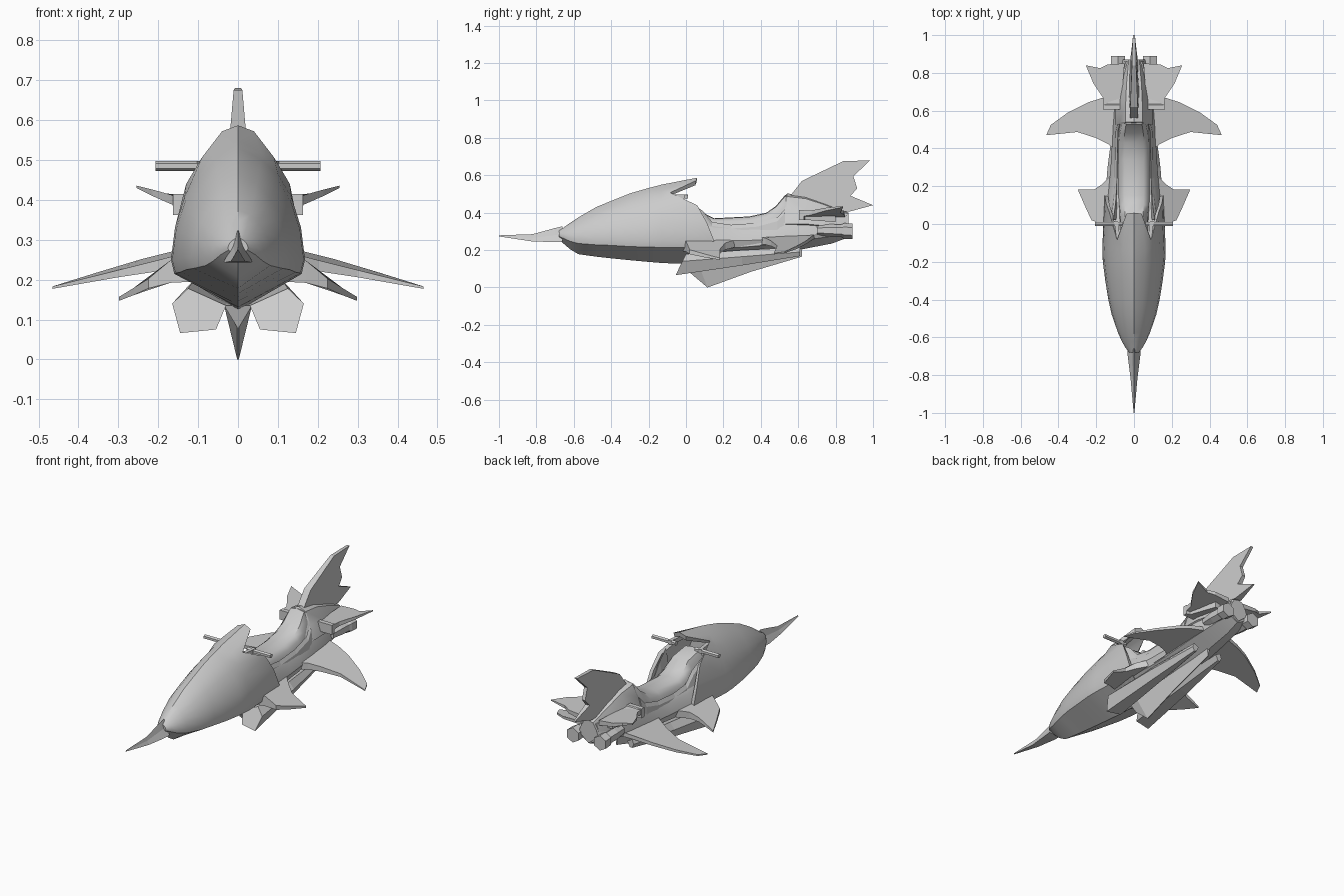
import bpy, bmesh, math
from mathutils import Vector


def make(name, verts, faces, smooth=None, mirror=False):
    me = bpy.data.meshes.new(name)
    me.from_pydata([tuple(v) for v in verts], [], faces)
    bm = bmesh.new()
    bm.from_mesh(me)
    bmesh.ops.remove_doubles(bm, verts=bm.verts, dist=0.0005)
    bmesh.ops.recalc_face_normals(bm, faces=bm.faces)
    bm.to_mesh(me)
    bm.free()
    ob = bpy.data.objects.new(name, me)
    bpy.context.collection.objects.link(ob)
    if smooth:
        me.shade_smooth()
        me.set_sharp_from_angle(angle=math.radians(smooth))
    if mirror:
        ob.modifiers.new("Mirror", 'MIRROR')
    return ob


def bridge(name, rings, **kw):
    """Skin a list of closed rings and cap both ends."""
    n = len(rings[0])
    verts = [p for r in rings for p in r]
    faces = [(k * n + i, k * n + (i + 1) % n, (k + 1) * n + (i + 1) % n, (k + 1) * n + i)
             for k in range(len(rings) - 1) for i in range(n)]
    faces += [tuple(range(n)), tuple(range((len(rings) - 1) * n, len(rings) * n))]
    return make(name, verts, faces, **kw)


def full(half):
    """Half section (top centre to bottom centre) to symmetric ring."""
    return half + [(-x, y, z) for x, y, z in reversed(half[1:-1])]


def section(shape, y, w, top, mid, bot):
    return [(fx * w, y, mid + t * ((top - mid) if t > 0 else (mid - bot))) for fx, t in shape]


def wing(name, pts):
    """Plate outline of (x, y, z, half thickness)."""
    return bridge(name, [[(x, y, z + t) for x, y, z, t in pts],
                         [(x, y, z - t) for x, y, z, t in pts]], mirror=True)


def upright(name, pts):
    """Vertical blade outline of (y, z, half thickness)."""
    return bridge(name, [[(t, y, z) for y, z, t in pts], [(-t, y, z) for y, z, t in pts]])


# front cowl, ending in an overhanging windscreen with a hollow behind
egg = [(0, 1), (.35, .89), (.6, .71), (.8, .52), (.94, .27), (1, 0), (.95, -.3), (0, -1)]
rings = [section(egg, *s) for s in [
    (-.68, .025, .305, .28, .26), (-.655, .045, .32, .275, .235), (-.62, .065, .345, .265, .205),
    (-.575, .085, .375, .26, .178), (-.48, .118, .43, .255, .165), (-.40, .136, .463, .255, .156),
    (-.30, .152, .503, .25, .146), (-.20, .165, .532, .25, .137), (-.13, .168, .55, .25, .131)]]
rim = [(0, .06, .587), (.04, .055, .572), (.09, -.085, .507), (.13, .06, .44),
       (.148, .11, .35), (.155, .15, .25), (.145, .15, .215), (0, .1, .122)]
rings += [rim,
          [(x * .88, y - .005, .36 + (z - .36) * .88) for x, y, z in rim],
          [(x * .65, -.16, .36 + (z - .36) * .7) for x, y, z in rim]]
bridge("front_cowl", [full(r) for r in rings], smooth=35)

# nose spike
spike = [(0, .327, .245, .036, -.66), (0, .318, .243, .033, -.70), (0, .285, .246, .018, -.82),
         (0, .279, .273, .002, -1.0)]
bridge("nose_spike", [[(0, y, t), (w * .35, y, (t + b) / 2), (w, y, b), (-w, y, b),
                       (-w * .35, y, (t + b) / 2)] for _, t, b, w, y in spike])

# lower body running from cowl to tail
tub = [(0, 1), (.72, 1), (.86, .7), (1, 0), (.9, -.35), (0, -1)]
bridge("lower_body", [full(section(tub, *s)) for s in [
    (-.05, .15, .37, .25, .128), (.08, .15, .355, .25, .122), (.15, .138, .33, .25, .13),
    (.3, .124, .325, .25, .15), (.4, .118, .335, .255, .165), (.5, .113, .365, .265, .18),
    (.65, .1, .39, .28, .21), (.78, .085, .39, .295, .235), (.86, .06, .385, .31, .265)]], smooth=30)

# raised side rims flowing from the cowl to the seat back
bridge("side_rim", [[(x, y, z), (x + .012, y, z - .02), (x + .025, y, z - .12), (x - .02, y, z - .12)]
                    for x, y, z in [(.11, .02, .455), (.1, .09, .41), (.095, .14, .35), (.09, .24, .335),
                                    (.088, .38, .345), (.085, .49, .375), (.075, .53, .42)]], mirror=True)

# saddle
pad = [(0, 1), (.6, .95), (.9, .6), (1, 0), (0, -1)]
bridge("seat", [full(section(pad, *s)) for s in [
    (-.06, .075, .46, .34, .3), (.05, .08, .44, .33, .3), (.1, .085, .395, .32, .3),
    (.15, .085, .37, .32, .3), (.34, .085, .38, .32, .3), (.43, .085, .4, .33, .3),
    (.48, .082, .435, .34, .3), (.53, .07, .495, .35, .3), (.56, .06, .49, .35, .3)]], smooth=40)

# tail hump
hump = [(0, 1), (.45, .9), (.75, .5), (1, 0), (0, -1)]
bridge("tail_hump", [full(section(hump, *s)) for s in [
    (.49, .09, .42, .34, .28), (.54, .1, .503, .34, .28), (.64, .098, .49, .34, .27),
    (.74, .088, .455, .33, .26), (.87, .062, .4, .32, .27)]], smooth=30)

# tail fin, two-pronged at the back
upright("tail_fin", [(.55, .48, .02), (.62, .57, .02), (.84, .675, .011), (.985, .68, .008),
                     (.895, .595, .01), (.915, .53, .01), (.88, .49, .014), (1.0, .44, .004),
                     (.87, .405, .02), (.7, .42, .028)])

# keel blade
bridge("keel_fin", [[(-w, y, t), (w, y, t), (.002, y + dy, b), (-.002, y + dy, b)]
                    for y, w, t, b, dy in [(.0, .035, .135, .08, .02), (.06, .036, .14, .0, .055),
                                           (.35, .025, .17, .085, 0), (.62, .008, .21, .165, 0)]])

# tapered side strakes with open-looking flat fronts
bridge("side_strake", [
    [(.055, -.045, .075), (.145, -.055, .066), (.165, -.02, .14), (.125, .0, .178), (.03, .0, .135)],
    [(.065, .3, .125), (.12, .3, .118), (.14, .3, .165), (.11, .3, .2), (.03, .3, .16)],
    [(.075, .61, .17), (.09, .61, .168), (.1, .61, .19), (.09, .61, .215), (.06, .61, .2)]], mirror=True)

# main wings
wing("main_wing", [(.09, .39, .25, .02), (.14, .425, .247, .018), (.2, .455, .235, .014),
                   (.3, .487, .215, .009), (.465, .47, .18, .003), (.44, .525, .187, .004),
                   (.35, .59, .212, .007), (.24, .645, .243, .009), (.16, .67, .262, .01),
                   (.07, .69, .275, .012)])

# front winglets
wing("front_winglet", [(.11, -.02, .225, .03), (.17, .0, .22, .028), (.225, .02, .19, .012),
                       (.262, .1, .17, .009), (.298, .183, .152, .005), (.21, .183, .195, .012),
                       (.17, .21, .22, .018), (.12, .26, .235, .02)])

# rear winglets with a scoop at their root
wing("rear_winglet", [(.07, .61, .39, .018), (.16, .62, .395, .015), (.165, .67, .4, .012),
                      (.215, .745, .418, .008), (.255, .84, .433, .003), (.18, .825, .408, .008),
                      (.14, .845, .4, .01), (.05, .85, .39, .014)])
bridge("rear_scoop", [[(.07, y, zb), (x, y, zb), (x, y, zt), (.07, y, zt)] for y, x, zb, zt in
                      [(.605, .163, .362, .415), (.63, .163, .362, .415), (.635, .14, .362, .41),
                       (.8, .1, .35, .395)]], mirror=True)


def hexagon(axis, centre, r):
    ring = []
    for k in range(6):
        a = math.pi * k / 3 + math.pi / 6
        u, v = r * math.cos(a), r * math.sin(a)
        off = (0, u, v) if axis == 'x' else (u, 0, v)
        ring.append(Vector(centre) + Vector(off))
    return ring


# six-sided exhausts
bridge("exhaust", [hexagon('y', (.085, y, z), r) for y, z, r in
                   [(.7, .305, .025), (.77, .305, .034), (.83, .303, .034), (.845, .302, .042),
                    (.89, .3, .042)]], mirror=True)

# handlebars
bridge("handlebar", [hexagon('x', (x, .0, .485), .0125) for x in (.06, .207)], mirror=True)
bridge("handlebar_bracket", [[(x, y, .475), (x + .02, y, .475), (x + .02, y, .497), (x, y, .497)]
                             for x, y in [(.07, -.1), (.085, .012)]], mirror=True)
